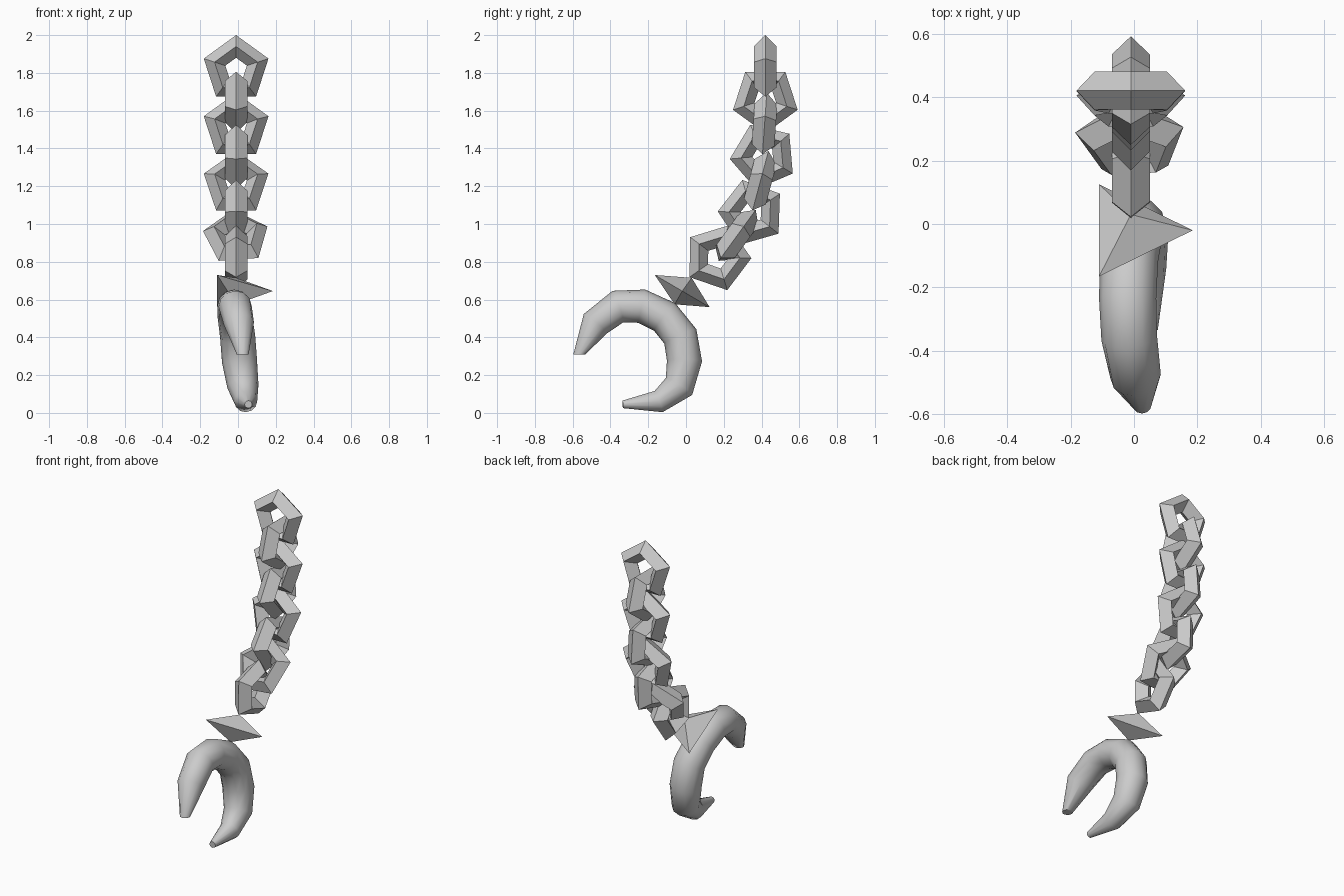
import bpy, bmesh
from math import radians, sin, cos, pi
from mathutils import Vector, Matrix

if "Cube" in bpy.data.objects:
    bpy.data.objects.remove(bpy.data.objects["Cube"])


def finish(name, bm):
    bmesh.ops.recalc_face_normals(bm, faces=bm.faces)
    me = bpy.data.meshes.new(name)
    bm.to_mesh(me)
    bm.free()
    ob = bpy.data.objects.new(name, me)
    bpy.context.collection.objects.link(ob)
    return ob


# Chain: five-sided links with a diamond section, alternately facing front and side
def chain_link(i, y, z, tilt, roll=0):
    t = radians(tilt)
    up = Vector((0, sin(t), cos(t)))
    if i % 2 == 0:                       # front-facing, point up
        apex, normal = up, Vector((0, -cos(t), sin(t)))
    else:                                # side-facing, point down
        apex, normal = -up, Vector((1, 0, 0))
    apex = Matrix.Rotation(radians(roll), 3, normal) @ apex
    side = normal.cross(apex)
    bpy.ops.mesh.primitive_torus_add(major_segments=5, minor_segments=4,
                                     major_radius=0.12, minor_radius=0.06)
    ob = bpy.context.object
    ob.name = f"chain_link_{i + 1}"
    basis = Matrix((apex, side, normal)).transposed().to_4x4()
    ob.matrix_world = Matrix.Translation((-0.01, y, z)) @ basis
    for p in ob.data.polygons:
        p.use_smooth = False


links = [(0.42, 1.82, 0), (0.42, 1.66, 0), (0.415, 1.515, 4), (0.411, 1.36, 13),
         (0.39, 1.213, 15), (0.348, 1.06, 20), (0.264, 0.93, 36, 5), (0.166, 0.822, 55)]
for i, link in enumerate(links):
    chain_link(i, *link)

# Connector: three-sided double pyramid between chain and hook
bm = bmesh.new()
base = [bm.verts.new(v) for v in ((-0.11, -0.165, 0.73), (-0.11, 0.125, 0.56), (0.185, -0.02, 0.645))]
for tip in ((-0.01, 0.03, 0.715), (-0.01, -0.06, 0.575)):
    v = bm.verts.new(tip)
    for k in range(3):
        bm.faces.new((base[k], base[(k + 1) % 3], v))
finish("connector", bm)

# Hook: tapered tube along an open C; stations are x, y, z, radius
stations = [(0.025, -0.566, 0.308, 0.031), (0.005, -0.48, 0.472, 0.08), (-0.015, -0.36, 0.563, 0.088),
            (-0.02, -0.235, 0.565, 0.09), (-0.016, -0.113, 0.508, 0.092), (-0.002, -0.03, 0.405, 0.093),
            (0.008, -0.008, 0.275, 0.093), (0.026, -0.037, 0.14, 0.083), (0.042, -0.145, 0.06, 0.06),
            (0.055, -0.335, 0.045, 0.02)]
SIDES = 12
bm = bmesh.new()
pts = [Vector(s[:3]) for s in stations]
rings = []
for i, p in enumerate(pts):
    d_in = (p - pts[max(i - 1, 0)]).normalized()
    d_out = (pts[min(i + 1, len(pts) - 1)] - p).normalized()
    tangent = (d_in + d_out).normalized()
    if i == 0:
        tangent = Vector((0, 0, 1))      # level cut at the front tip
    u = (Vector((1, 0, 0)) - tangent * tangent.x).normalized()
    v = tangent.cross(u)
    rings.append([bm.verts.new(p + (u * cos(2 * pi * k / SIDES) + v * sin(2 * pi * k / SIDES)) * stations[i][3])
                  for k in range(SIDES)])
for a, b in zip(rings, rings[1:]):
    for k in range(SIDES):
        n = (k + 1) % SIDES
        bm.faces.new((a[k], a[n], b[n], b[k]))
bm.faces.new(rings[0])
bm.faces.new(rings[-1])
hook = finish("hook", bm)
bpy.ops.object.select_all(action='DESELECT')
hook.select_set(True)
bpy.context.view_layer.objects.active = hook
bpy.ops.object.shade_smooth_by_angle(angle=radians(50))
